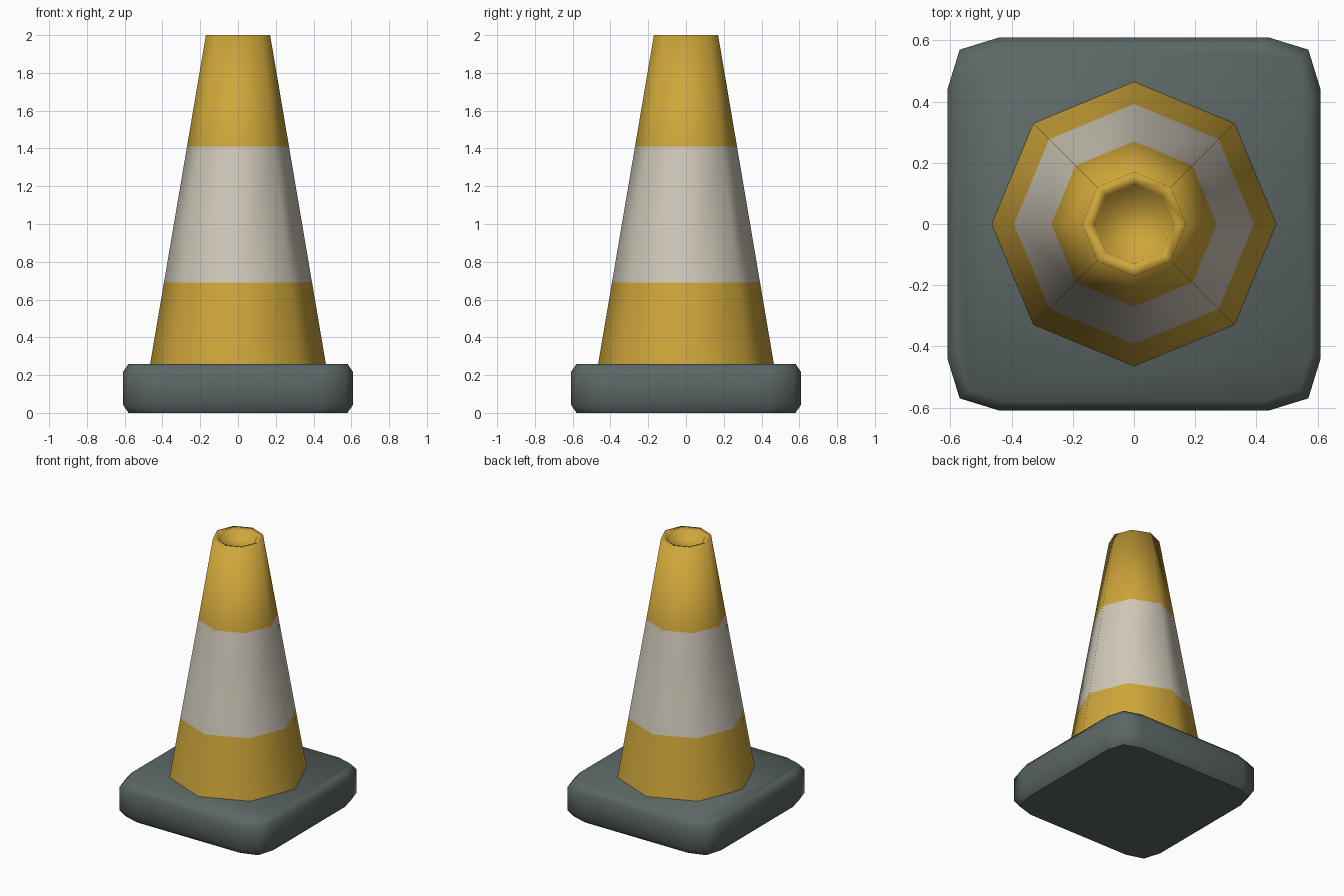
import bpy, bmesh, math

if "Cube" in bpy.data.objects:
    bpy.data.objects.remove(bpy.data.objects["Cube"])


def material(name, rgb):
    m = bpy.data.materials.new(name)
    m.diffuse_color = (*rgb, 1)
    m.use_nodes = True
    m.node_tree.nodes["Principled BSDF"].inputs["Base Color"].default_value = m.diffuse_color
    return m


yellow = material("cone yellow", (0.62, 0.38, 0.042))
white = material("stripe off white", (0.63, 0.58, 0.49))
grey = material("base grey", (0.105, 0.135, 0.13))


def loft(name, rings, mats, rule=None, cap_bottom=True):
    """Skin a stack of equal-count point rings, smooth shaded, capped."""
    bm = bmesh.new()
    loops = [[bm.verts.new(p) for p in ring] for ring in rings]
    n = len(loops[0])
    for a, b in zip(loops, loops[1:]):
        for i in range(n):
            j = (i + 1) % n
            f = bm.faces.new((a[i], a[j], b[j], b[i]))
            f.smooth = True
    bm.faces.new(loops[-1]).smooth = True
    if cap_bottom:
        bm.faces.new(loops[0][::-1]).smooth = False
    bm.normal_update()
    if rule:
        for f in bm.faces:
            f.material_index = rule(f.calc_center_median())
    me = bpy.data.meshes.new(name)
    bm.to_mesh(me)
    bm.free()
    for m in mats:
        me.materials.append(m)
    ob = bpy.data.objects.new(name, me)
    bpy.context.collection.objects.link(ob)
    return ob


# Rounded square base with softened top and bottom rims
corner = [(0.61, 0.44), (0.57, 0.57), (0.44, 0.61)]
outline = []
for q in range(4):
    c, s = round(math.cos(q * math.pi / 2)), round(math.sin(q * math.pi / 2))
    outline += [(x * c - y * s, x * s + y * c) for x, y in corner]
base_levels = [(0.95, 0.0), (1.0, 0.045), (1.0, 0.215), (0.95, 0.26)]
loft("base", [[(x * k, y * k, z) for x, y in outline] for k, z in base_levels], [grey])


# Eight-sided cone, cut at the stripe heights, with a dished top
def radius(z):
    return 0.465 - 0.295 * (z - 0.26) / 1.74


profile = [(radius(z), z) for z in (0.25, 0.69, 1.41, 2.0)]
profile += [(0.13, 1.985), (0.12, 1.94)]
rings = [[(r * math.cos(i * math.pi / 4), r * math.sin(i * math.pi / 4), z)
          for i in range(8)] for r, z in profile]
loft("cone", rings, [yellow, white], lambda c: int(0.69 < c.z < 1.41))
